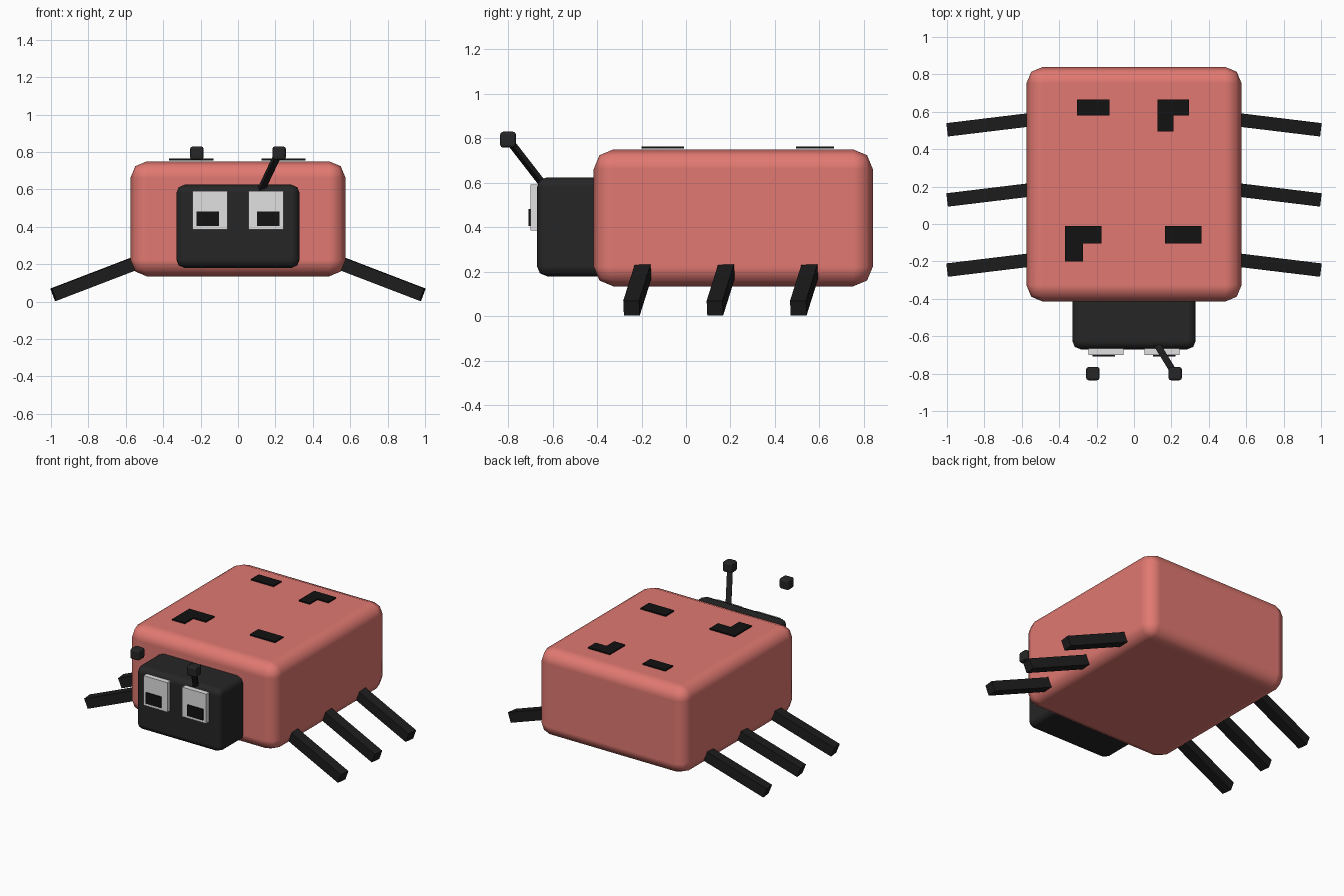
import bpy
import math
from mathutils import Matrix, Vector

if "Cube" in bpy.data.objects:
    bpy.data.objects.remove(bpy.data.objects["Cube"])


def material(name, rgb):
    mat = bpy.data.materials.new(name)
    mat.use_nodes = True
    mat.diffuse_color = (*rgb, 1)
    mat.node_tree.nodes["Principled BSDF"].inputs["Base Color"].default_value = (*rgb, 1)
    return mat


red = material("shell red", (0.75, 0.19, 0.165))
charcoal = material("head charcoal", (0.019, 0.019, 0.019))
dark = material("leg black", (0.012, 0.012, 0.012))
black = material("spot black", (0.006, 0.006, 0.006))
white = material("eye white", (0.75, 0.75, 0.75))


def box(name, low, high, mat, bevel=0.0):
    """Box between two corners, optionally with softly rounded edges."""
    low, high = Vector(low), Vector(high)
    bpy.ops.mesh.primitive_cube_add(size=1, location=(low + high) / 2)
    obj = bpy.context.object
    obj.name = name
    obj.data.transform(Matrix.Diagonal((*(high - low), 1)))
    obj.data.materials.append(mat)
    if bevel:
        bpy.ops.object.shade_smooth_by_angle(angle=math.radians(60))
        mod = obj.modifiers.new("rounded edges", "BEVEL")
        mod.width = bevel
        mod.segments = 2
        mod.harden_normals = True
    return obj


def bar(name, start, end, width, height, mat):
    """Square-ended bar running from start to end."""
    start, end = Vector(start), Vector(end)
    along = (end - start).normalized()
    side = Vector((0, 0, 1)).cross(along).normalized()
    up = along.cross(side)
    bpy.ops.mesh.primitive_cube_add(size=1)
    obj = bpy.context.object
    obj.name = name
    obj.data.transform(Matrix.Diagonal(((end - start).length, width, height, 1)))
    turn = Matrix((along, side, up)).transposed().to_4x4()
    obj.matrix_world = Matrix.Translation((start + end) / 2) @ turn
    obj.data.materials.append(mat)
    return obj


def plate(name, outline):
    """Thin flat spot lying on the back."""
    n = len(outline)
    verts = [(x, y, z) for z in (0.755, 0.764) for x, y in outline]
    faces = [tuple(reversed(range(n))), tuple(range(n, 2 * n))]
    faces += [(i, (i + 1) % n, (i + 1) % n + n, i + n) for i in range(n)]
    mesh = bpy.data.meshes.new(name)
    mesh.from_pydata(verts, [], faces)
    mesh.materials.append(black)
    obj = bpy.data.objects.new(name, mesh)
    bpy.context.collection.objects.link(obj)


def bar_spot(name, x0, x1, y0, y1):
    plate(name, [(x0, y0), (x1, y0), (x1, y1), (x0, y1)])


def corner_spot(name, x0, x1, y0, y1):
    xm, ym = (x0 + x1) / 2, (y0 + y1) / 2
    plate(name, [(x0, y0), (xm, y0), (xm, ym), (x1, ym), (x1, y1), (x0, y1)])


# Body and head
box("body", (-0.575, -0.415, 0.135), (0.575, 0.84, 0.75), red, 0.088)
box("head", (-0.33, -0.67, 0.18), (0.33, -0.33, 0.625), charcoal, 0.045)

# Spots on the back
corner_spot("front_right_spot", -0.37, -0.175, -0.2, -0.01)
bar_spot("front_left_spot", 0.165, 0.36, -0.105, -0.01)
bar_spot("rear_right_spot", -0.305, -0.13, 0.58, 0.665)
corner_spot("rear_left_spot", 0.125, 0.295, 0.495, 0.665)

# Eyes, pupils and antenna knobs
for side, s in (("right", -1), ("left", 1)):
    x = s * 0.15
    box(side + "_eye", (x - 0.093, -0.7, 0.385), (x + 0.093, -0.66, 0.592), white)
    px = s * 0.162
    box(side + "_pupil", (px - 0.06, -0.708, 0.405), (px + 0.06, -0.699, 0.482), black)
    kx = s * 0.22
    box(side + "_antenna_knob", (kx - 0.036, -0.836, 0.758),
        (kx + 0.036, -0.764, 0.83), charcoal, 0.014)

# Only the left antenna has a stalk
bar("left_antenna_stalk", (0.12, -0.64, 0.59), (0.215, -0.795, 0.79), 0.036, 0.022, dark)

# Three splayed legs on each side
for side, s in (("right", -1), ("left", 1)):
    for place, y in (("front", -0.245), ("middle", 0.13), ("rear", 0.505)):
        bar(f"{place}_{side}_leg", (s * 0.45, y + 0.065, 0.243),
            (s * 0.987, y, 0.037), 0.072, 0.07, dark)
